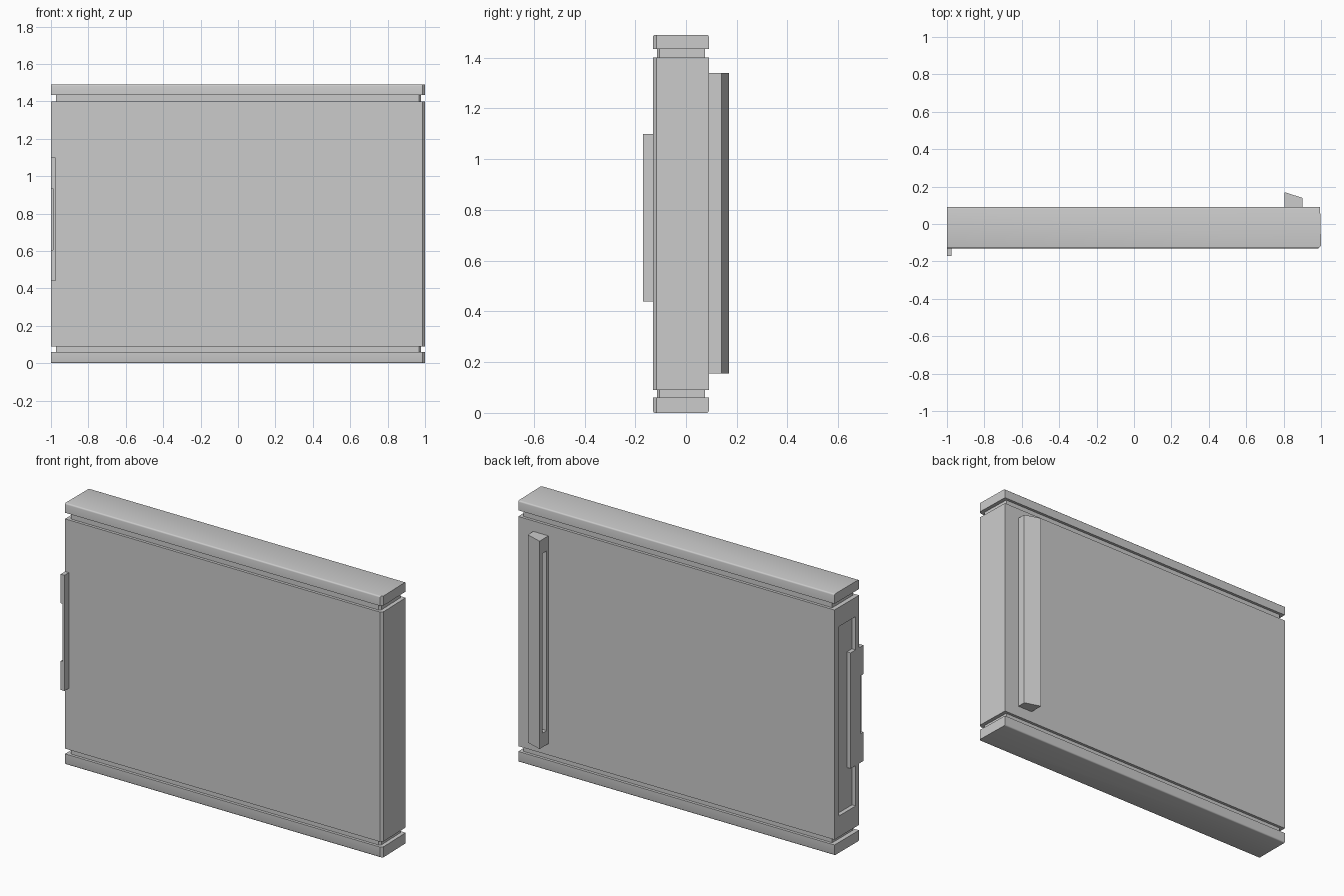
import bpy, bmesh

if "Cube" in bpy.data.objects:
    bpy.data.objects.remove(bpy.data.objects["Cube"])

def finish(name, bm):
    bmesh.ops.recalc_face_normals(bm, faces=bm.faces[:])
    me = bpy.data.meshes.new(name)
    bm.to_mesh(me)
    bm.free()
    ob = bpy.data.objects.new(name, me)
    bpy.context.collection.objects.link(ob)
    return ob

def prism_bm(profile, z0, z1):
    bm = bmesh.new()
    face = bm.faces.new([bm.verts.new((x, y, z0)) for x, y in profile])
    ext = bmesh.ops.extrude_face_region(bm, geom=[face])
    for v in ext["geom"]:
        if isinstance(v, bmesh.types.BMVert):
            v.co.z = z1
    return bm

def prism(name, profile, z0, z1):
    return finish(name, prism_bm(profile, z0, z1))

def rect(x0, x1, y0, y1):
    return [(x0, y0), (x1, y0), (x1, y1), (x0, y1)]

def activate(ob):
    bpy.ops.object.select_all(action='DESELECT')
    bpy.context.view_layer.objects.active = ob
    ob.select_set(True)

def cut(ob, profile, z0, z1):
    cutter = prism("cutter", profile, z0, z1)
    cutter.hide_render = True
    m = ob.modifiers.new("cut", 'BOOLEAN')
    m.operation = 'DIFFERENCE'
    m.solver = 'EXACT'
    m.object = cutter
    activate(ob)
    bpy.ops.object.modifier_apply(modifier=m.name)
    bpy.data.objects.remove(cutter)

def outline(inset, chamfer):
    # slab footprint: chamfered front right corner, slightly tapered right side
    l, r, f, b = -1 + inset * 1.6, 1 - inset * 1.4, -0.13 + inset, 0.09 - inset
    return [(l, f), (r - chamfer, f), (r, f + chamfer), (r - 0.005, b), (l, b)]

# Main panel with the shallow recess in its left edge
panel = prism("door_panel", outline(0, 0.014), 0.09, 1.40)
cut(panel, rect(-1.1, -0.977, -0.10, 0.05), 0.21, 1.29)

# Inset necks between panel and end caps
for name, z0, z1 in (("lower_neck", 0.055, 0.095), ("upper_neck", 1.395, 1.44)):
    prism(name, outline(0.016, 0.01), z0, z1)

# End caps with softened outer long edges
for name, z0, z1, outer in (("bottom_cap", 0, 0.06, 0), ("top_cap", 1.435, 1.49, 1.49)):
    bm = prism_bm(outline(0, 0.014), z0, z1)
    edges = [e for e in bm.edges
             if all(abs(v.co.z - outer) < 1e-4 for v in e.verts)
             and abs(e.verts[0].co.x - e.verts[1].co.x) > 1]
    bmesh.ops.bevel(bm, geom=edges, offset=0.008, segments=3, profile=0.5, affect='EDGES')
    cap = finish(name, bm)
    activate(cap)
    bpy.ops.object.shade_smooth_by_angle(angle=0.6)

# Latch plate on the left edge, thinner in the middle
latch = prism("latch_plate", rect(-1, -0.976, -0.17, -0.055), 0.44, 1.10)
cut(latch, rect(-1.1, -0.988, -0.2, -0.145), 0.605, 0.935)

# Sloped pull rail on the back with a finger slot
rail = prism("pull_rail", [(0.805, 0.085), (0.90, 0.085), (0.90, 0.14), (0.805, 0.17)], 0.155, 1.34)
cut(rail, rect(0.7, 0.845, 0.105, 0.145), 0.235, 1.26)
